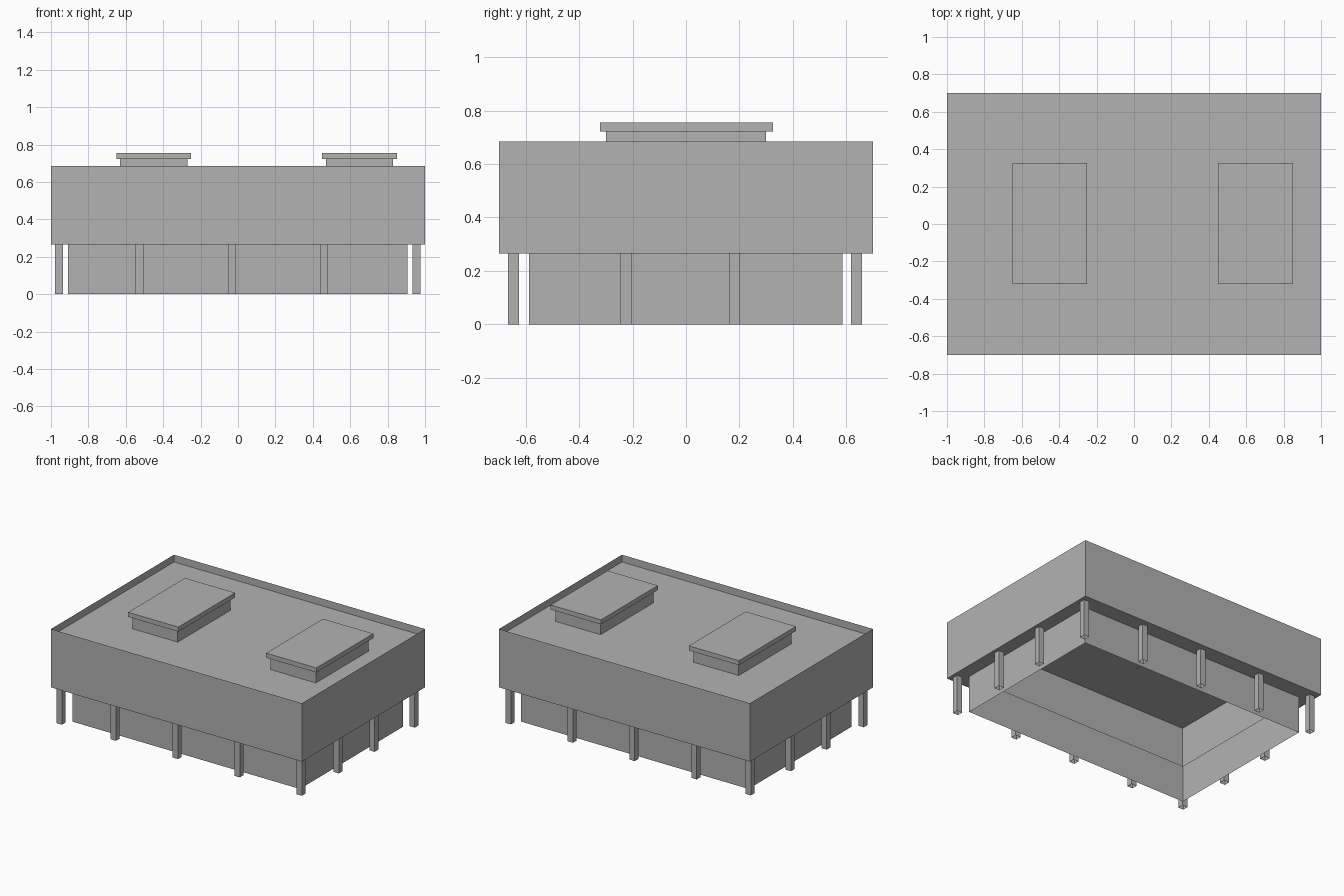
import bpy
import bmesh

cube = bpy.data.objects.get("Cube")
if cube:
    bpy.data.objects.remove(cube, do_unlink=True)

GREY = (0.448, 0.448, 0.448, 1.0)
mat = bpy.data.materials.new("plain grey")
mat.use_nodes = True
mat.diffuse_color = GREY
mat.node_tree.nodes["Principled BSDF"].inputs["Base Color"].default_value = GREY


def add_object(name, bm):
    mesh = bpy.data.meshes.new(name)
    bm.to_mesh(mesh)
    bm.free()
    mesh.materials.append(mat)
    obj = bpy.data.objects.new(name, mesh)
    bpy.context.collection.objects.link(obj)
    return obj


def ring(bm, x0, x1, y0, y1, z):
    return [bm.verts.new((x, y, z)) for x, y in ((x0, y0), (x1, y0), (x1, y1), (x0, y1))]


def bridge(bm, a, b):
    for i in range(4):
        j = (i + 1) % 4
        bm.faces.new((a[i], a[j], b[j], b[i]))


def box(name, x0, x1, y0, y1, z0, z1, bottom=True, top=True):
    """Rectangular prism with optional end faces."""
    bm = bmesh.new()
    low, high = ring(bm, x0, x1, y0, y1, z0), ring(bm, x0, x1, y0, y1, z1)
    bridge(bm, low, high)
    if bottom:
        bm.faces.new(low[::-1])
    if top:
        bm.faces.new(high)
    return add_object(name, bm)


SOFFIT, ROOF, RIM = 0.265, 0.633, 0.685
UPPER = (-1.0, 1.0, -0.7, 0.7)
LOWER = (-0.908, 0.905, -0.588, 0.585)

# Thin building shell: ground walls, soffit, upper walls and parapet rim
bm = bmesh.new()
rings = [ring(bm, *LOWER, 0), ring(bm, *LOWER, SOFFIT), ring(bm, *UPPER, SOFFIT),
         ring(bm, *UPPER, ROOF), ring(bm, *UPPER, RIM)]
for a, b in zip(rings, rings[1:]):
    bridge(bm, a, b)
# Flat roof deck recessed below the rim
bm.faces.new(rings[3])
add_object("building_shell", bm)

# Roof units: a base with an overhanging cap
for side, x in (("right", -0.45), ("left", 0.65)):
    box(f"{side}_roof_unit_base", x - 0.18, x + 0.18, -0.3, 0.3, ROOF - 0.002, 0.722)
    box(f"{side}_roof_unit_cap", x - 0.2, x + 0.2, -0.322, 0.325, 0.722, 0.755)

# Square columns around the perimeter
xs = (-0.957, -0.526, -0.032, 0.46, 0.955)
ys = (-0.646, -0.225, 0.182, 0.638)
for i, x in enumerate(xs):
    for j, y in enumerate(ys):
        if i in (0, len(xs) - 1) or j in (0, len(ys) - 1):
            box(f"column_{i + 1}_{j + 1}", x - 0.021, x + 0.021, y - 0.021, y + 0.021,
                0, SOFFIT, bottom=False, top=False)
